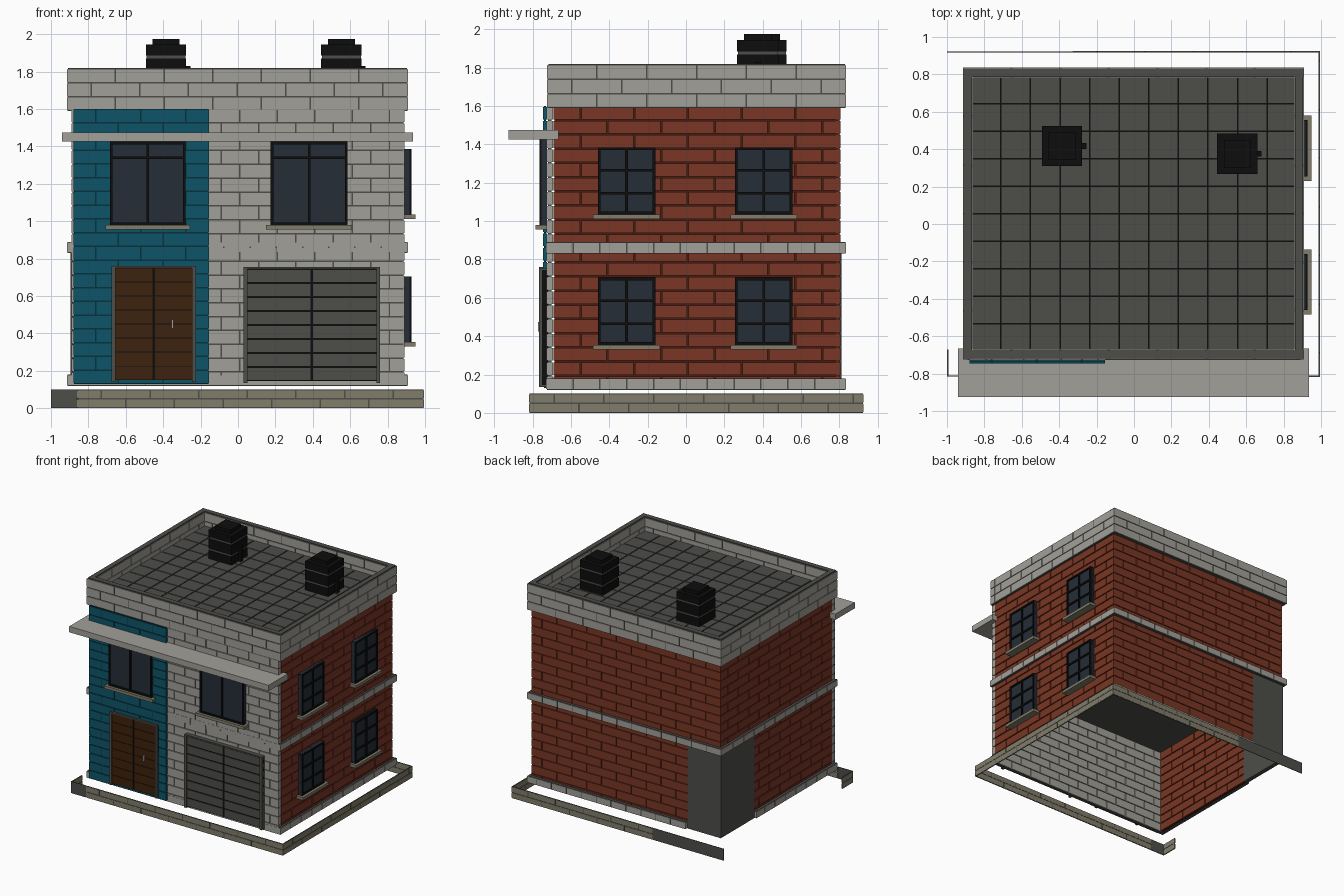
import bpy
import bmesh

if "Cube" in bpy.data.objects:
    bpy.data.objects.remove(bpy.data.objects["Cube"])

# Flat colours (linear)
COLOURS = {
    "light_stone": (0.36, 0.35, 0.315),
    "teal_paint": (0.004, 0.089, 0.141),
    "red_brick": (0.195, 0.037, 0.018),
    "slate_grey": (0.075, 0.075, 0.068),
    "black_metal": (0.004, 0.004, 0.004),
    "window_glass": (0.018, 0.026, 0.038),
    "brown_wood": (0.048, 0.016, 0.004),
    "sand_stone": (0.22, 0.205, 0.145),
    "red_mortar": (0.061, 0.012, 0.006),
    "teal_mortar": (0.002, 0.032, 0.045),
}
MATS = {}
for label, rgb in COLOURS.items():
    m = bpy.data.materials.new(label)
    m.use_nodes = True
    m.diffuse_color = (*rgb, 1)
    bsdf = m.node_tree.nodes["Principled BSDF"]
    bsdf.inputs["Base Color"].default_value = (*rgb, 1)
    bsdf.inputs["Roughness"].default_value = 0.9
    MATS[label] = m


def part(name, boxes):
    """One object from boxes given as (colour, (x, x), (y, y), (z, z))."""
    bm = bmesh.new()
    used = []
    for colour, xs, ys, zs in boxes:
        if colour not in used:
            used.append(colour)
        verts = bmesh.ops.create_cube(bm, size=1)["verts"]
        for v in verts:
            v.co = [(r[0] + r[1]) / 2 + c * (r[1] - r[0]) for c, r in zip(v.co, (xs, ys, zs))]
        for f in {f for v in verts for f in v.link_faces}:
            f.material_index = used.index(colour)
    mesh = bpy.data.meshes.new(name)
    bm.to_mesh(mesh)
    bm.free()
    for colour in used:
        mesh.materials.append(MATS[colour])
    ob = bpy.data.objects.new(name, mesh)
    bpy.context.collection.objects.link(ob)
    return ob


def upright(colour, axis, u, d, z):
    """A box running along one wall axis, with d its depth range."""
    return (colour, u, d, z) if axis == "x" else (colour, d, u, z)


def masonry(name, axis, pos, u, z, row, length, thick, brick, mortar, lip=0.008, gap=0.008):
    """Bricks in running bond set through a thinner sheet of mortar."""
    core = thick / 2 - lip
    inset = gap / 2
    boxes = [upright(mortar, axis, (u[0] + inset, u[1] - inset), (pos - core, pos + core), z)]
    rows = max(1, round((z[1] - z[0]) / row))
    h = (z[1] - z[0]) / rows
    for i in range(rows):
        a = u[0]
        b = a + (length / 2 if i % 2 else length)
        while a < u[1] - gap:
            b = min(b, u[1])
            if u[1] - b < length / 5:
                b = u[1]
            left = a if a == u[0] else a + inset
            right = b if b == u[1] else b - inset
            low = z[0] + i * h
            boxes.append(upright(brick, axis, (left, right), (pos - thick / 2, pos + thick / 2),
                                 (low + inset, low + h - inset)))
            a, b = b, b + length
    return part(name, boxes)


def window(name, axis, base, out, u, z, rows):
    """Framed glazing with one mullion, glazing bars at the given heights, and a sill."""
    def box(colour, us, depth, zs):
        return upright(colour, axis, us, tuple(sorted((base, base + out * depth))), zs)
    t = 0.014
    mid = sum(u) / 2
    boxes = [box("window_glass", u, 0.03, z)]
    for c in (u[0] + t / 2, mid, u[1] - t / 2):
        boxes.append(box("black_metal", (c - t / 2, c + t / 2), 0.04, z))
    for c in [z[0] + t / 2, z[1] - t / 2] + rows:
        boxes.append(box("black_metal", u, 0.04, (c - t / 2, c + t / 2)))
    part(name, boxes)
    part(name + "_sill", [box("sand_stone", (u[0] - 0.024, u[1] + 0.024), 0.062, (z[0] - 0.024, z[0]))])


# Outer walls
BASE, TOP = 0.12, 1.6
ROW, LONG = 0.074, 0.28
masonry("front_wall", "x", -0.71, (-0.89, 0.89), (BASE, TOP), ROW, 0.2, 0.035, "light_stone", "slate_grey")
masonry("back_wall", "x", 0.79, (-0.89, 0.89), (BASE, TOP), ROW, LONG, 0.03, "red_brick", "red_mortar")
for side, x in (("left", 0.875), ("right", -0.875)):
    masonry(side + "_wall", "y", x, (-0.69, 0.805), (BASE, TOP), ROW, LONG, 0.03, "red_brick", "red_mortar")
masonry("teal_facing", "x", -0.735, (-0.88, -0.155), (0.13, TOP), ROW, 0.24, 0.022, "teal_paint", "teal_mortar", 0.005)

# Plain slabs at the rear corner
part("corner_slabs", [
    ("slate_grey", (-0.893, -0.58), (0.772, 0.81), (BASE, 0.83)),
    ("slate_grey", (-0.895, -0.857), (0.36, 0.81), (BASE, 0.83))])

# Base and middle string courses, the base stopping at the corner slabs
for label, z, back, right in (("base_course", (BASE, 0.18), -0.58, 0.36),
                              ("middle_course", (0.83, 0.89), -0.915, 0.835)):
    def course(side, axis, pos, u):
        masonry(label + side, axis, pos, u, z, 0.06, 0.14, 0.03, "light_stone", "slate_grey", 0.004)
    course("_front", "x", -0.714, (-0.915, 0.91))
    course("_back", "x", 0.82, (back, 0.91))
    course("_left", "y", 0.895, (-0.729, 0.835))
    course("_right", "y", -0.9, (-0.729, right))

# Parapet with a dark coping
P = (1.59, 1.815)
for side, axis, pos, u in (("front", "x", -0.697, (-0.915, 0.91)), ("back", "x", 0.808, (-0.915, 0.91)),
                           ("left", "y", 0.882, (-0.725, 0.835)), ("right", "y", -0.888, (-0.725, 0.835))):
    masonry("parapet_" + side, axis, pos, u, P, 0.075, 0.26, 0.055, "light_stone", "slate_grey", 0.005)
part("parapet_coping", [
    ("slate_grey", (-0.908, 0.903), (-0.718, -0.676), (1.8, 1.82)),
    ("slate_grey", (-0.908, 0.903), (0.787, 0.828), (1.8, 1.82)),
    ("slate_grey", (-0.908, -0.867), (-0.718, 0.828), (1.8, 1.82)),
    ("slate_grey", (0.862, 0.903), (-0.718, 0.828), (1.8, 1.82))])

# Tiled roof deck and the ceiling over the open ground floor
tiles = [("black_metal", (-0.87, 0.87), (-0.68, 0.79), (1.67, 1.692))]
NX, NY = 11, 10
for i in range(NX):
    for j in range(NY):
        x, y = -0.87 + i * 1.74 / NX, -0.68 + j * 1.47 / NY
        tiles.append(("slate_grey", (x + 0.004, x + 1.74 / NX - 0.004),
                      (y + 0.004, y + 1.47 / NY - 0.004), (1.68, 1.7)))
part("roof_deck", tiles)
part("ground_floor_ceiling", [("slate_grey", (-0.87, 0.87), (-0.7, 0.79), (0.86, 0.88))])

# Roof vents
for name, x, y in (("vent_right", -0.385, 0.417), ("vent_left", 0.553, 0.375)):
    def block(colour, r, z):
        return (colour, (x - r, x + r), (y - r, y + r), z)
    part(name, [
        block("black_metal", 0.108, (1.69, 1.77)),
        block("slate_grey", 0.104, (1.77, 1.785)),
        block("black_metal", 0.108, (1.785, 1.87)),
        block("slate_grey", 0.104, (1.87, 1.885)),
        block("black_metal", 0.108, (1.885, 1.945)),
        block("black_metal", 0.072, (1.945, 1.975)),
        ("black_metal", (x + 0.1, x + 0.13), (y - 0.015, y + 0.015), (1.69, 1.83))])

# Canopy across the front
part("canopy", [("light_stone", (-0.94, 0.935), (-0.925, -0.665), (1.425, 1.475))])

# Windows
for name, u in (("front_window_right", (-0.685, -0.28)), ("front_window_left", (0.175, 0.585))):
    window(name, "x", -0.724, -1, u, (0.98, 1.425), [1.34])
for level, low in (("lower", 0.355), ("upper", 1.035)):
    for end, u in (("front", (-0.46, -0.16)), ("back", (0.255, 0.555))):
        window(f"side_window_{level}_{end}", "y", 0.888, 1, u, (low, low + 0.35), [low + 0.11, low + 0.23])


def shutter(name, u, z, colour, count, groove):
    """Boarded double door: dark backing, two leaves of boards, and a frame."""
    t = 0.02
    mid = sum(u) / 2
    h = (z[1] - z[0]) / count
    boxes = [("black_metal", u, (-0.752, -0.72), z)]
    for a, b in ((u[0] + t, mid - 0.007), (mid + 0.007, u[1] - t)):
        for i in range(count):
            boxes.append((colour, (a, b), (-0.757, -0.72), (z[0] + i * h + groove, z[0] + (i + 1) * h - groove)))
    for a in (u[0], u[1] - t):
        boxes.append(("slate_grey", (a, a + t), (-0.766, -0.72), (z[0] - 0.01, z[1] + 0.01)))
    boxes.append(("slate_grey", u, (-0.762, -0.72), (z[1], z[1] + 0.01)))
    part(name, boxes)


# Front door with handle, and garage door
shutter("front_door", (-0.675, -0.225), (0.15, 0.75), "brown_wood", 8, 0.002)
part("door_handle", [("light_stone", (-0.356, -0.344), (-0.772, -0.75), (0.425, 0.475))])
shutter("garage_door", (0.03, 0.76), (0.145, 0.745), "slate_grey", 8, 0.005)

# Free-standing kerb around the plot, with bare lengths at two corners
for side, axis, pos, u in (("front", "x", -0.813, (-0.86, 0.995)), ("left", "y", 0.99, (-0.818, 0.925)),
                           ("back", "x", 0.92, (-0.33, 0.995)), ("right", "y", -0.996, (-0.81, -0.67))):
    masonry("kerb_" + side, axis, pos, u, (0, 0.1), 0.05, 0.26, 0.008, "sand_stone", "slate_grey", 0.002)
part("kerb_bare_ends", [
    ("slate_grey", (-1, -0.86), (-0.815, -0.811), (0, 0.1)),
    ("slate_grey", (-1, -0.33), (0.918, 0.922), (0, 0.1))])
